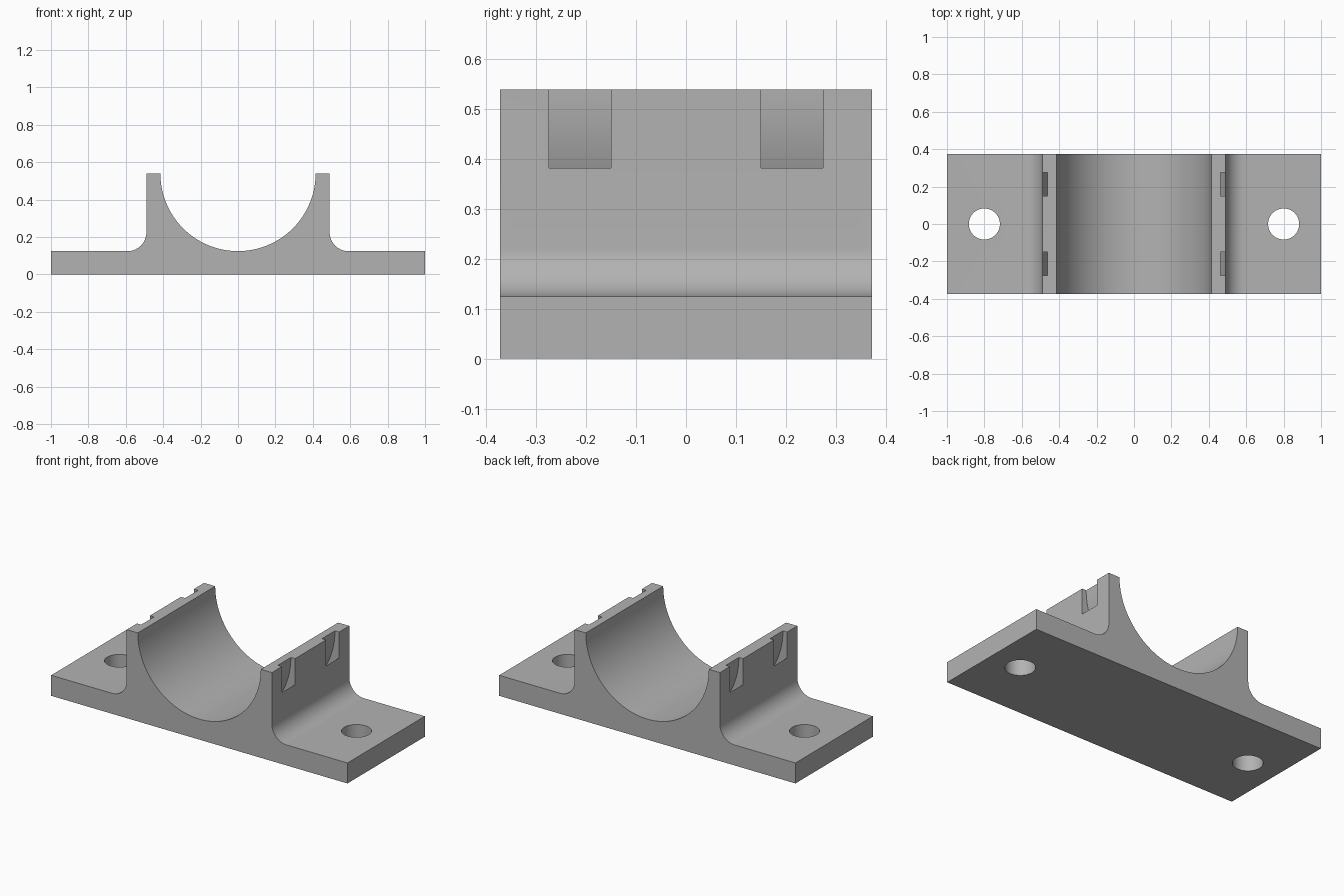
import bpy, bmesh
from math import sin, cos, pi, radians

cube = bpy.data.objects.get("Cube")
if cube:
    bpy.data.objects.remove(cube, do_unlink=True)

HALF_Y, BASE, TOP, WALL = 0.373, 0.125, 0.54, 0.49
BORE = TOP - BASE
FILLET = 0.1

grey = bpy.data.materials.new("light grey")
grey.use_nodes = True
colour = (0.45, 0.45, 0.45, 1)
grey.diffuse_color = colour
grey.node_tree.nodes["Principled BSDF"].inputs["Base Color"].default_value = colour


def arc(cx, cz, r, a0, a1, n):
    """Points on an arc in the xz plane, angles in degrees."""
    angles = [radians(a0 + (a1 - a0) * i / n) for i in range(n + 1)]
    return [(cx + r * cos(a), cz + r * sin(a)) for a in angles]


def new_object(name, bm):
    bmesh.ops.recalc_face_normals(bm, faces=bm.faces)
    mesh = bpy.data.meshes.new(name)
    bm.to_mesh(mesh)
    bm.free()
    mesh.materials.append(grey)
    obj = bpy.data.objects.new(name, mesh)
    bpy.context.collection.objects.link(obj)
    return obj


def tie_channel(name, y0, y1, r0, r1, n=128):
    """Square-section ring around the bore axis."""
    bm = bmesh.new()
    loops = []
    for r, y in ((r0, y0), (r1, y0), (r1, y1), (r0, y1)):
        loops.append([bm.verts.new((x, y, z)) for x, z in arc(0, TOP, r, 0, 360, n)[:-1]])
    for k in range(4):
        a, b = loops[k], loops[(k + 1) % 4]
        for i in range(n):
            j = (i + 1) % n
            bm.faces.new((a[i], a[j], b[j], b[i]))
    return new_object(name, bm)


def bolt_hole(name, x):
    bm = bmesh.new()
    bmesh.ops.create_cone(bm, cap_ends=True, segments=64, radius1=0.083, radius2=0.083, depth=0.5)
    bmesh.ops.translate(bm, verts=bm.verts, vec=(x, 0, 0.06))
    return new_object(name, bm)


# Saddle body: one cross-section with base flanges, fillets and half-round bore
right = [(1, 0), (1, BASE)]
right += arc(WALL + FILLET, BASE + FILLET, FILLET, 270, 180, 16)
right += [(WALL, TOP)]
bore = arc(0, TOP, BORE, 0, -180, 64)
left = [(-x, z) for x, z in reversed(right)]
bm = bmesh.new()
section = bm.faces.new([bm.verts.new((x, -HALF_Y, z)) for x, z in right + bore + left])
extruded = bmesh.ops.extrude_face_region(bm, geom=[section])
moved = [v for v in extruded["geom"] if isinstance(v, bmesh.types.BMVert)]
bmesh.ops.translate(bm, verts=moved, vec=(0, 2 * HALF_Y, 0))
body = new_object("saddle_clamp_body", bm)

# Cutters: bolt holes in the flanges, curved strap channels round the bore
cutters = [
    bolt_hole("left_bolt_hole_cutter", 0.8),
    bolt_hole("right_bolt_hole_cutter", -0.8),
    tie_channel("front_strap_channel_cutter", -0.275, -0.15, 0.462, 0.515),
    tie_channel("back_strap_channel_cutter", 0.15, 0.275, 0.462, 0.515),
]
bpy.ops.object.select_all(action="DESELECT")
bpy.context.view_layer.objects.active = body
body.select_set(True)
for cutter in cutters:
    mod = body.modifiers.new(cutter.name, "BOOLEAN")
    mod.operation = "DIFFERENCE"
    mod.solver = "EXACT"
    mod.object = cutter
    bpy.ops.object.modifier_apply(modifier=mod.name)
    bpy.data.objects.remove(cutter, do_unlink=True)

bpy.ops.object.shade_smooth_by_angle(angle=radians(30))
